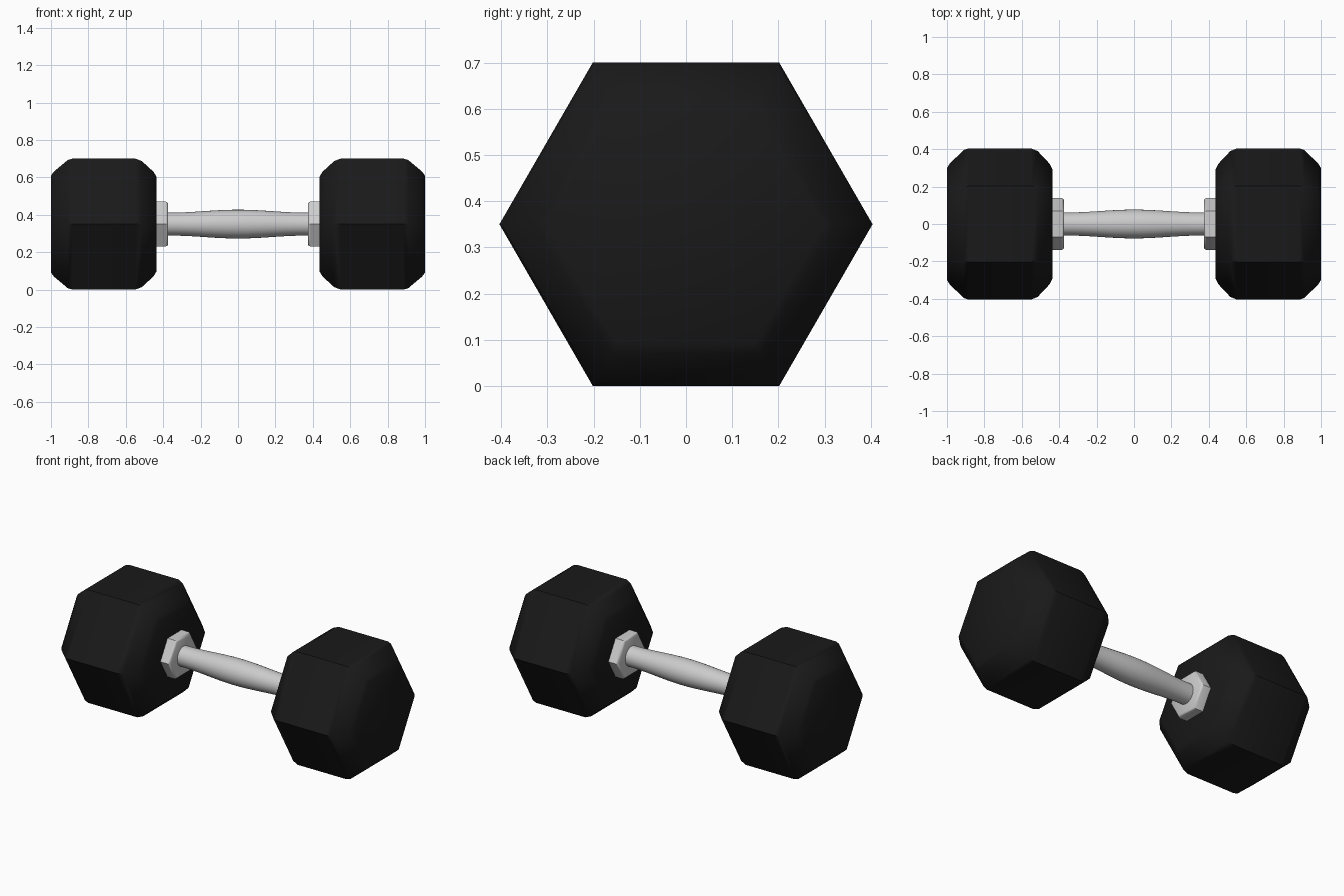
import bpy, bmesh
from math import cos, sin, pi, radians

if "Cube" in bpy.data.objects:
    bpy.data.objects.remove(bpy.data.objects["Cube"])

CZ = 0.35  # height of the bar axis

black = bpy.data.materials.new("black_rubber")
black.diffuse_color = (0.01, 0.01, 0.01, 1)
black.use_nodes = True
black.node_tree.nodes["Principled BSDF"].inputs["Base Color"].default_value = black.diffuse_color


def loft_x(name, profile, sides, angle, mat=None):
    """Closed solid of regular polygons along x; profile = (x, radius)."""
    bm = bmesh.new()
    rings = [[bm.verts.new((x, r * cos(2 * pi * i / sides), CZ + r * sin(2 * pi * i / sides)))
              for i in range(sides)] for x, r in profile]
    for a, b in zip(rings, rings[1:]):
        for i in range(sides):
            j = (i + 1) % sides
            bm.faces.new((a[i], a[j], b[j], b[i]))
    bm.faces.new(rings[0])
    bm.faces.new(rings[-1])
    bmesh.ops.recalc_face_normals(bm, faces=bm.faces)
    mesh = bpy.data.meshes.new(name)
    bm.to_mesh(mesh)
    bm.free()
    ob = bpy.data.objects.new(name, mesh)
    bpy.context.collection.objects.link(ob)
    if mat:
        mesh.materials.append(mat)
    bpy.ops.object.select_all(action='DESELECT')
    ob.select_set(True)
    bpy.context.view_layer.objects.active = ob
    bpy.ops.object.shade_smooth_by_angle(angle=radians(angle))
    return ob


# Hexagonal weights with rounded chamfers, and hexagonal collars
R = 0.404
head = [(0.435, 0.72), (0.452, 0.80), (0.515, 0.965), (0.55, 1.0),
        (0.885, 1.0), (0.91, 0.98), (0.985, 0.80), (1.0, 0.74)]
collar = [(0.373, 0.124), (0.377, 0.133), (0.386, 0.138), (0.45, 0.138)]

for side, s in (("left", -1), ("right", 1)):
    loft_x(side + "_weight", [(s * x, R * k) for x, k in head], 6, 50, black)
    loft_x(side + "_collar", [(s * x, r) for x, r in collar], 6, 50)

# Grip: round bar swelling gently in the middle
grip = [(-0.45, 0.0615)]
for i in range(25):
    x = -0.36 + 0.03 * i
    grip.append((x, 0.0615 + 0.0155 * (0.5 + 0.5 * cos(pi * x / 0.36))))
grip.append((0.45, 0.0615))
loft_x("grip", grip, 32, 40)
